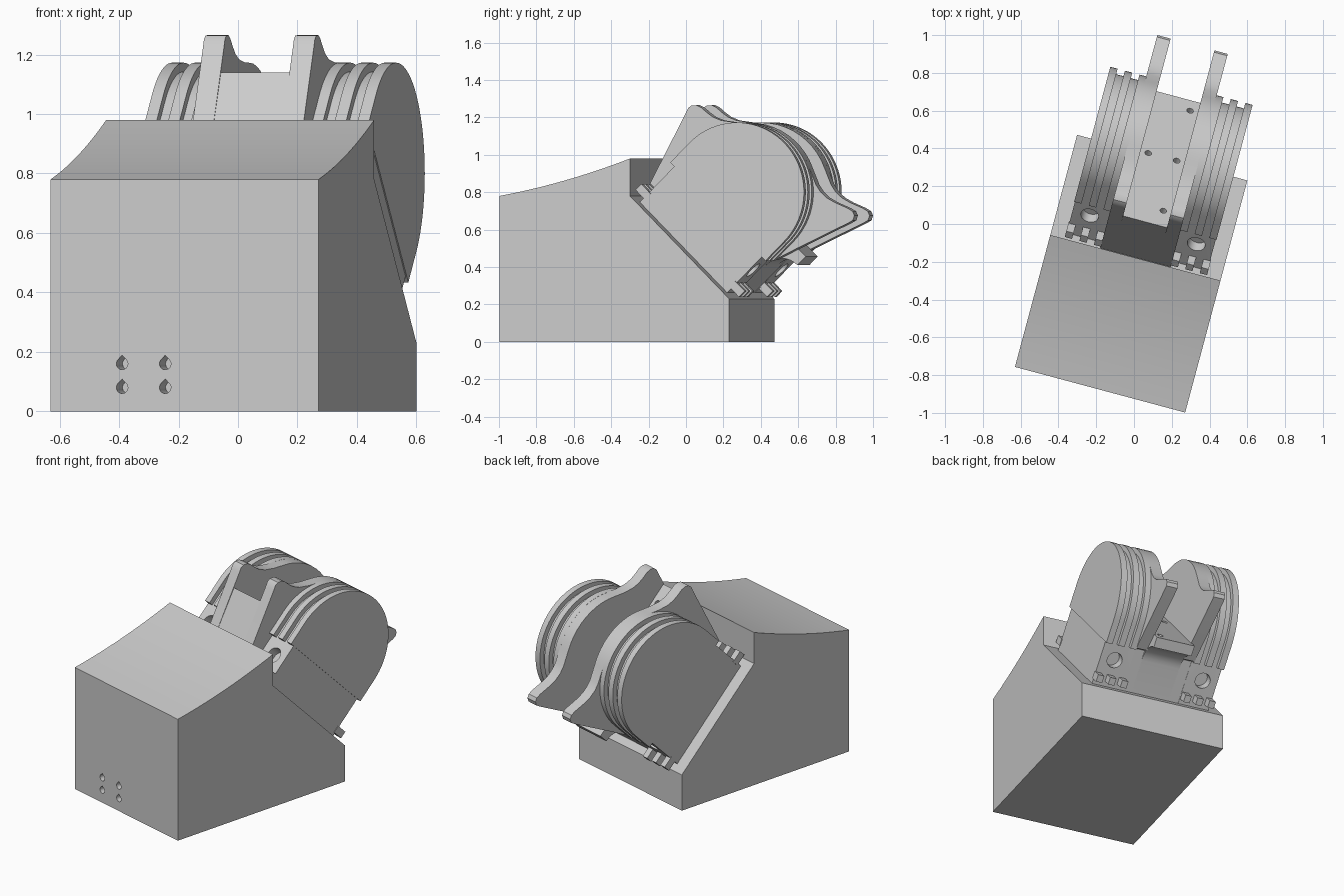
import bpy, bmesh, math
from mathutils import Vector, Matrix

if "Cube" in bpy.data.objects:
    bpy.data.objects.remove(bpy.data.objects["Cube"])

YAW = math.radians(-15)
MID = 0.0535                      # centre of the width
SLOPE = Vector((0.104, 0.505))    # middle of the 45 degree face (depth, height)
H = math.sqrt(0.5)

grey = bpy.data.materials.new("plain_grey")
grey.use_nodes = True
colour = (0.6, 0.6, 0.6, 1)
grey.diffuse_color = colour
grey.node_tree.nodes["Principled BSDF"].inputs["Base Color"].default_value = colour


def tilt(s, t):
    """Point s along the slope and t out from it, as depth and height."""
    return (SLOPE.x + (s + t) * H, SLOPE.y + (t - s) * H)


def finish(name, bm):
    bmesh.ops.recalc_face_normals(bm, faces=bm.faces[:])
    mesh = bpy.data.meshes.new(name)
    bm.to_mesh(mesh)
    bm.free()
    ob = bpy.data.objects.new(name, mesh)
    bpy.context.collection.objects.link(ob)
    mesh.materials.append(grey)
    ob.rotation_euler.z = YAW
    return ob


def prism(name, profile, a, b):
    """Depth/height profile extruded across the width, from a to b off centre."""
    bm = bmesh.new()
    face = bm.faces.new([bm.verts.new((MID + a, v, z)) for v, z in profile])
    ext = bmesh.ops.extrude_face_region(bm, geom=[face])
    verts = [g for g in ext["geom"] if isinstance(g, bmesh.types.BMVert)]
    bmesh.ops.translate(bm, verts=verts, vec=(b - a, 0, 0))
    return finish(name, bm)


def rod(centre, axis, outline, depth):
    """Cutter with the given cross-section, centred on a point."""
    bm = bmesh.new()
    rot = Vector(axis).to_track_quat('Z', 'Y').to_matrix().to_4x4()
    face = bm.faces.new([bm.verts.new((x, y, -depth)) for x, y in outline])
    ext = bmesh.ops.extrude_face_region(bm, geom=[face])
    verts = [g for g in ext["geom"] if isinstance(g, bmesh.types.BMVert)]
    bmesh.ops.translate(bm, verts=verts, vec=(0, 0, 2 * depth))
    bm.transform(Matrix.Translation(centre) @ rot)
    cutter = finish("hole_cutter", bm)
    cutter.hide_render = True
    return cutter


def circle(r, n=24):
    return [(r * math.cos(i * math.tau / n), r * math.sin(i * math.tau / n)) for i in range(n)]


def activate(ob):
    bpy.ops.object.select_all(action='DESELECT')
    ob.select_set(True)
    bpy.context.view_layer.objects.active = ob


def cut(ob, cutters):
    activate(ob)
    for c in cutters:
        mod = ob.modifiers.new("hole", 'BOOLEAN')
        mod.operation, mod.solver, mod.object = 'DIFFERENCE', 'EXACT', c
        bpy.ops.object.modifier_apply(modifier=mod.name)
        bpy.data.objects.remove(c)


def smooth(ob):
    activate(ob)
    bpy.ops.object.shade_smooth_by_angle(angle=math.radians(30))


def arch(radius, foot):
    """Round-topped outline standing on the slope."""
    pts = [tilt(radius, foot)]
    for i in range(41):
        a = math.pi * i / 40
        pts.append(tilt(radius * math.cos(a), 0.418 + radius * math.sin(a)))
    return pts + [tilt(-radius, foot)]


parts = []

# Base block with a hollow-curved top and a 45 degree back
top = [(-0.894 + 0.723 * k / 12, 0.78 + 0.13 * k / 12 + 0.07 * (k / 12) ** 2) for k in range(13)]
base = prism("base_block", [(-0.894, 0)] + top + [(-0.171, 0.78), (0.378, 0.23), (0.378, 0)],
             -0.4665, 0.4665)

# Four drop-shaped holes low on the front
drop = [(0.02 * math.cos(a), 0.02 * math.sin(a)) for a in
        [math.radians(135 + 270 * i / 16) for i in range(17)]] + [(0, 0.0285)]
cut(base, [rod((u, -0.894, z), (0, -1, 0), drop, 0.08)
           for u in (-0.164, -0.014) for z in (0.08, 0.16)])
parts.append(base)

# Bridge between the two horned plates, with a coved rear
cove = [tilt(0.34 + 0.123 * (1 - math.cos(a)), 0.206 + 0.123 * math.sin(a))
        for a in [math.radians(90 * i / 8) for i in range(9)]]
bridge = prism("bridge", [tilt(-0.385, -0.005), tilt(-0.40, 0.043), tilt(-0.504, 0.394),
                          tilt(0.463, 0.394)] + cove[::-1] + [tilt(0.34, -0.005)], -0.125, 0.125)
cut(bridge, [rod((MID + u, *tilt(s, 0.394)), (0, H, H), circle(0.018, 16), 0.07)
             for u, s in ((0.078, 0.387), (0.078, 0), (-0.078, 0), (0.078, -0.388))])
parts.append(bridge)

# Horned plate outline: front horn, round back, rear horn
arc = [(0.4 + 0.372 * math.cos(a), 0.8 + 0.372 * math.sin(a))
       for a in [math.radians(90 - 7 * i) for i in range(11)]]
horns = ([tilt(-0.385, -0.005), tilt(-0.40, 0.043), (0.066, 1.225), (0.078, 1.25), (0.097, 1.264),
          (0.125, 1.265), (0.15, 1.253), (0.18, 1.227), (0.215, 1.202), (0.26, 1.184), (0.33, 1.174)]
         + arc + [(0.785, 0.84), (0.81, 0.802), (0.845, 0.77), (0.89, 0.745), (0.96, 0.715),
                  (0.988, 0.698), (0.998, 0.675), (0.99, 0.65), (0.968, 0.637),
                  tilt(0.41, 0.40), tilt(0.37, 0.28), tilt(0.34, 0.27), tilt(0.34, -0.005)])

for side, name in ((1, "left"), (-1, "right")):
    parts.append(prism(name + "_horned_plate", horns, side * 0.12, side * 0.193))

    # Round drum core with a screw recess at each foot
    core = prism(name + "_drum_core", arch(0.342, -0.005), side * 0.185, side * 0.386)
    cut(core, [rod((MID + side * 0.292, *tilt(e * 0.342, 0.17)), (0, e * H, -e * H), circle(0.048), 0.06)
               for e in (-1, 1)])
    parts.append(core)

    # Raised ribs, with small teeth below them at both feet
    for i, u in enumerate((0.19, 0.27, 0.35)):
        parts.append(prism(f"{name}_rib_{i + 1}", arch(0.372, 0.27), side * u, side * (u + 0.04)))
        for e, end in ((-1, "front"), (1, "rear")):
            tooth = [tilt(e * s, t) for s, t in ((0.33, 0.03), (0.405, 0.03), (0.405, 0.075), (0.33, 0.075))]
            parts.append(prism(f"{name}_{end}_tooth_{i + 1}", tooth, side * u, side * (u + 0.04)))

for ob in parts:
    smooth(ob)
